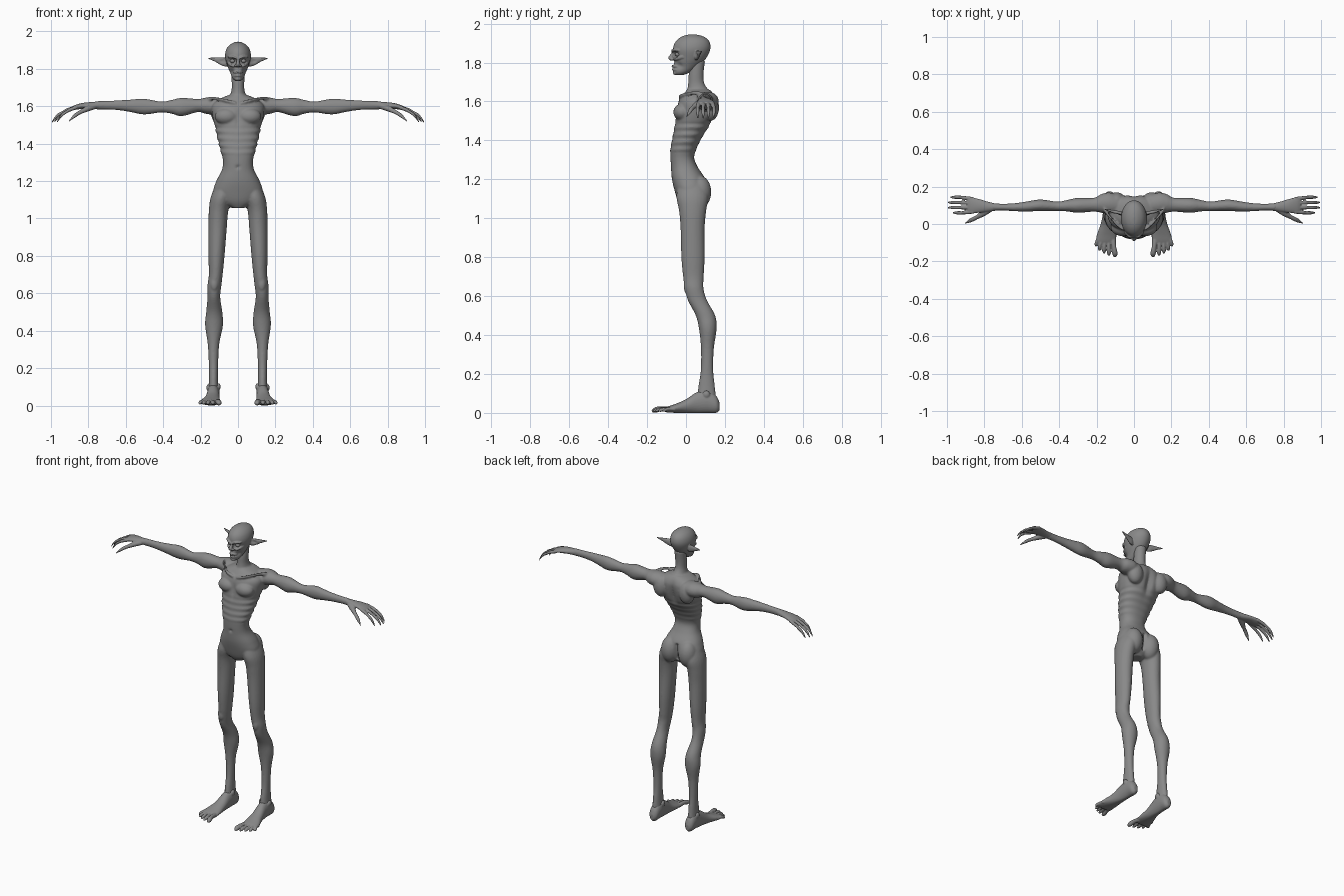
import bpy, bmesh, math
from mathutils import Vector, Matrix

X, Y, Z = Vector((1, 0, 0)), Vector((0, 1, 0)), Vector((0, 0, 1))
skin = bpy.data.materials.new("grey skin")
skin.diffuse_color = (0.25, 0.25, 0.25, 1)


def spline(rows, sub):
    """Catmull-Rom interpolation of section rows."""
    out = []
    for i in range(len(rows) - 1):
        a, b, c, d = (rows[max(i - 1, 0)], rows[i], rows[i + 1], rows[min(i + 2, len(rows) - 1)])
        for k in range(sub):
            t = k / sub
            out.append([0.5 * (2 * q + (r - p) * t + (2 * p - 5 * q + 4 * r - s) * t * t
                               + (3 * q - p - 3 * r + s) * t ** 3) for p, q, r, s in zip(a, b, c, d)])
    return out + [list(rows[-1])]


def loft(bm, rows, u=X, v=Y, side=1, sub=5, n=24, power=1.0):
    """Closed tube through sections (x, y, z, radius along u, radius along v)."""
    rings = []
    for x, y, z, ru, rv in spline(rows, sub):
        ring = []
        for k in range(n):
            a = 2 * math.pi * k / n
            c, s = (math.copysign(abs(w) ** power, w) for w in (math.cos(a), math.sin(a)))
            p = Vector((x, y, z)) + u * (max(ru, 0.001) * c) + v * (max(rv, 0.001) * s)
            ring.append(bm.verts.new((p.x * side, p.y, p.z)))
        rings.append(ring)
    faces = [bm.faces.new(rings[0]), bm.faces.new(rings[-1])]
    for r, q in zip(rings, rings[1:]):
        for k in range(n):
            faces.append(bm.faces.new((r[k], r[(k + 1) % n], q[(k + 1) % n], q[k])))
    bmesh.ops.recalc_face_normals(bm, faces=faces)


def slab(bm, rows, **kw):
    """Upright loft from (z, half width, front y, back y)."""
    loft(bm, [(0, (f + b) / 2, z, w, (b - f) / 2) for z, w, f, b in rows], n=64, **kw)


def ball(bm, centre, size, side=1):
    c = Vector((centre[0] * side, centre[1], centre[2]))
    bmesh.ops.create_uvsphere(bm, u_segments=24, v_segments=16, radius=1,
                              matrix=Matrix.Translation(c) @ Matrix.Diagonal((*size, 1)))


def push(bm, centre, size, move):
    """Soft sculpt: move vertices near a centre."""
    for v in bm.verts:
        d = sum(((v.co[i] - centre[i]) / size[i]) ** 2 for i in range(3))
        v.co += Vector(move) * math.exp(-2 * d)


def finish(name, bm, voxel=None, smooth=3):
    me = bpy.data.meshes.new(name)
    bm.to_mesh(me)
    bm.free()
    me.materials.append(skin)
    for p in me.polygons:
        p.use_smooth = True
    ob = bpy.data.objects.new(name, me)
    bpy.context.collection.objects.link(ob)
    if voxel:
        m = ob.modifiers.new("fuse", "REMESH")
        m.mode, m.voxel_size, m.use_smooth_shade = "VOXEL", voxel, True
        s = ob.modifiers.new("soften", "SMOOTH")
        s.iterations, s.factor = smooth, 0.5
    return ob


# Torso with ribs, navel and spine groove
bm = bmesh.new()
slab(bm, [(1.055, .03, -.02, .06), (1.09, .10, -.042, .09), (1.14, .132, -.058, .105),
          (1.20, .116, -.072, .10), (1.26, .086, -.077, .062), (1.31, .08, -.08, .042),
          (1.36, .092, -.079, .055), (1.42, .108, -.068, .085), (1.48, .12, -.058, .125),
          (1.54, .135, -.05, .148), (1.60, .14, -.038, .155), (1.635, .105, -.015, .145),
          (1.66, .05, .005, .125)], sub=8, power=.88)
for v in bm.verts:
    if 1.34 < v.co.z < 1.49:
        k = 1 + .03 * math.sin((v.co.z - 1.34) / .15 * math.pi * 8 - abs(v.co.x) * 8)
        v.co.x *= k
        v.co.y = .02 + (v.co.y - .02) * (1 + (k - 1) * .7)
push(bm, (0, -.08, 1.275), (.012, .04, .012), (0, .012, 0))
push(bm, (0, .15, 1.52), (.03, .05, .13), (0, -.02, 0))
push(bm, (0, -.05, 1.53), (.015, .04, .06), (0, .008, 0))

# Neck
slab(bm, [(1.59, .06, .0, .14), (1.645, .046, .004, .125), (1.69, .034, .011, .095),
          (1.74, .034, .014, .09), (1.81, .036, .025, .098)])

for s in (1, -1):
    # Chest, shoulder blade, buttock and collar bone
    ball(bm, (.062, -.018, 1.545), (.062, .047, .045), s)
    ball(bm, (.095, .125, 1.57), (.05, .045, .07), s)
    ball(bm, (.064, .068, 1.135), (.058, .062, .085), s)
    loft(bm, [(.012, -.03, 1.615, .009, .01), (.07, -.022, 1.632, .008, .009),
              (.13, .04, 1.643, .01, .01), (.16, .08, 1.635, .015, .015)], Y, Z, s, n=12)
    # Arm
    loft(bm, [(.07, .1, 1.595, .05, .045), (.13, .11, 1.602, .058, .048), (.175, .11, 1.603, .05, .043),
              (.215, .103, 1.604, .037, .035), (.30, .10, 1.596, .04, .049), (.355, .098, 1.597, .031, .037),
              (.41, .095, 1.596, .025, .029), (.50, .10, 1.598, .031, .042), (.57, .094, 1.602, .027, .034),
              (.63, .09, 1.605, .022, .027), (.70, .09, 1.606, .018, .023), (.76, .091, 1.605, .021, .022)],
         Y, Z, s)
    # Leg
    loft(bm, [(.07, .03, 1.18, .05, .07), (.09, .033, 1.11, .057, .082), (.104, .034, 1.04, .052, .07),
              (.109, .034, .95, .049, .062), (.115, .036, .80, .043, .06), (.119, .038, .70, .037, .053),
              (.126, .042, .64, .037, .048), (.129, .058, .58, .034, .049), (.127, .10, .50, .043, .05),
              (.128, .112, .43, .048, .045), (.131, .11, .33, .031, .033), (.131, .108, .22, .025, .032),
              (.131, .106, .14, .025, .042), (.131, .105, .07, .028, .05)], side=s)
    # Knee cap
    ball(bm, (.127, .008, .65), (.022, .02, .04), s)
for v in bm.verts:
    if abs(v.co.x) < .012 and v.co.y > .09 and 1.05 < v.co.z < 1.2:
        v.co.y -= .02
finish("body", bm, .006)

# Head: skull and jaw with eye sockets and mouth
bm = bmesh.new()
slab(bm, [(1.736, .016, -.052, -.012), (1.75, .03, -.062, .02), (1.78, .042, -.062, .065),
          (1.82, .058, -.06, .102), (1.865, .069, -.067, .124), (1.90, .064, -.058, .123),
          (1.925, .048, -.035, .105), (1.94, .024, -.005, .072), (1.945, .004, .03, .04)], sub=8)
for s in (1, -1):
    push(bm, (.029 * s, -.06, 1.842), (.02, .04, .014), (0, .02, 0))
    push(bm, (.034 * s, -.04, 1.785), (.016, .04, .022), (-.005 * s, .008, 0))
    # Brow, cheekbone and nostril
    loft(bm, [(.006, -.068, 1.856, .008, .006), (.028, -.064, 1.864, .009, .007),
              (.054, -.04, 1.863, .007, .005)], Y, Z, s, n=12)
    loft(bm, [(.02, -.057, 1.815, .006, .006), (.04, -.046, 1.82, .009, .008),
              (.056, -.015, 1.83, .008, .007)], Y, Z, s, n=12)
    ball(bm, (.011, -.071, 1.817), (.008, .011, .007), s)
    # Pointed ear
    loft(bm, [(.052, .05, 1.832, .01, .018), (.07, .056, 1.836, .012, .024), (.095, .062, 1.842, .01, .02),
              (.125, .07, 1.85, .007, .011), (.16, .08, 1.857, .003, .003)], Y, Z, s, n=16)
    push(bm, (.085 * s, .045, 1.842), (.025, .014, .014), (0, .009, 0))
# Hooked nose, lips and chin
loft(bm, [(0, -.058, 1.862, .007, .008), (0, -.07, 1.842, .008, .01), (0, -.079, 1.825, .011, .013),
          (0, -.073, 1.811, .009, .01)], n=16)
for z, y in ((1.782, -.066), (1.764, -.064)):
    loft(bm, [(-.026, y + .018, z - .002, .003, .003), (-.012, y + .003, z, .007, .006),
              (0, y, z, .008, .006), (.012, y + .003, z, .007, .006),
              (.026, y + .018, z - .002, .003, .003)], Y, Z, n=12)
ball(bm, (0, -.053, 1.747), (.017, .014, .012))
finish("head", bm, .0035, 2)

for s, tag in ((1, "left"), (-1, "right")):
    # Eyeball
    bm = bmesh.new()
    ball(bm, (.029, -.042, 1.842), (.014, .014, .011), s)
    finish(tag + "_eye", bm)

    # Hand: palm, four drooping fingers and a thumb
    bm = bmesh.new()
    loft(bm, [(.735, .09, 1.606, .018, .021), (.78, .092, 1.604, .027, .019), (.83, .097, 1.602, .037, .016),
              (.87, .10, 1.594, .044, .013), (.89, .101, 1.588, .04, .009)], Y, Z, s)
    for y0, y1, reach in ((.064, .06, .97), (.089, .088, .998), (.113, .115, .998), (.136, .143, .985)):
        d = reach - .86
        loft(bm, [(.86, y0, 1.596, .009, .010), (.86 + d * .38, y0 * .5 + y1 * .5, 1.58, .0105, .0105),
                  (.86 + d * .55, y1, 1.568, .009, .009), (.86 + d * .75, y1, 1.552, .0095, .0095),
                  (.86 + d * .93, y1, 1.525, .006, .007), (.86 + d, y1, 1.507, .002, .003)],
             Y, Z, s, n=12)
    loft(bm, [(.765, .08, 1.6, .014, .016), (.805, .058, 1.587, .017, .016), (.84, .036, 1.57, .011, .012),
              (.872, .02, 1.55, .011, .011), (.905, .003, 1.52, .002, .003)],
         Vector((.5, .86, 0)), Z, s, n=12)
    finish(tag + "_hand", bm, .0035, 2)

    # Foot: heel, instep, ankle bones and five toes
    bm = bmesh.new()
    loft(bm, [(.131, .173, .032, .012, .018), (.131, .155, .044, .029, .044), (.131, .11, .06, .033, .06),
              (.133, .055, .052, .034, .054), (.138, .0, .034, .04, .036), (.145, -.05, .024, .051, .024),
              (.15, -.09, .018, .054, .016), (.151, -.11, .015, .045, .01)], X, Z, s)
    ball(bm, (.157, .105, .095), (.012, .018, .02), s)
    ball(bm, (.105, .095, .1), (.012, .018, .02), s)
    for i, (x0, x1, tip, r) in enumerate(((.112, .102, -.176, .015), (.136, .134, -.17, .011),
                                          (.156, .16, -.158, .0105), (.174, .184, -.143, .01),
                                          (.19, .203, -.12, .0095))):
        y0 = -.085 + i * .007
        loft(bm, [(x0, y0, .018, r, r), (x0 * .5 + x1 * .5, y0 * .55 + tip * .45, .021, r * .85, r * .9),
                  (x1, y0 * .2 + tip * .8, .015, r, r), (x1, tip, .01, r * .45, r * .4)],
             X, Z, s, n=12)
    for v in bm.verts:
        v.co.z = max(v.co.z, 0)
    finish(tag + "_foot", bm, .004, 2)
